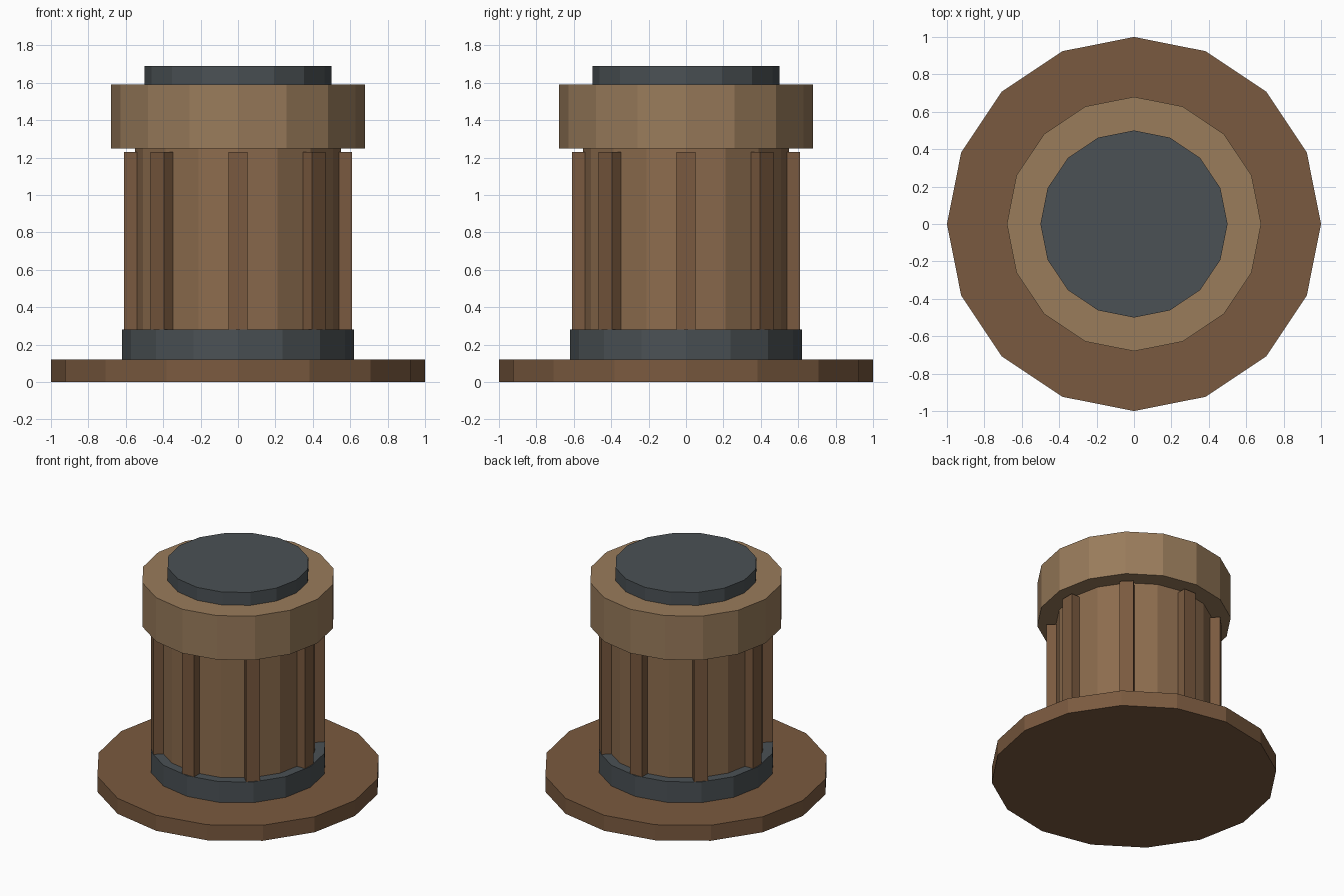
import bpy, math

if "Cube" in bpy.data.objects:
    bpy.data.objects.remove(bpy.data.objects["Cube"])

def material(name, rgb):
    m = bpy.data.materials.new(name)
    m.diffuse_color = (*rgb, 1)
    m.use_nodes = True
    m.node_tree.nodes["Principled BSDF"].inputs["Base Color"].default_value = m.diffuse_color
    return m

dark_wood = material("dark_wood", (0.195, 0.102, 0.050))
mid_wood = material("mid_wood", (0.265, 0.150, 0.076))
light_wood = material("light_wood", (0.32, 0.20, 0.105))
iron = material("iron", (0.070, 0.083, 0.090))

def drum(name, radius, z0, z1, mat):
    """16-sided flat-shaded cylinder with a corner on the x axis."""
    bpy.ops.mesh.primitive_cylinder_add(vertices=16, radius=radius, depth=z1 - z0,
                                        location=(0, 0, (z0 + z1) / 2))
    ob = bpy.context.object
    ob.name = name
    ob.data.materials.append(mat)

# Stacked drums, bottom to top
drum("base_plate", 1.0, 0.0, 0.12, dark_wood)
drum("lower_band", 0.62, 0.12, 0.28, iron)
drum("body", 0.55, 0.28, 1.25, mid_wood)
drum("upper_collar", 0.68, 1.25, 1.59, light_wood)
drum("top_cap", 0.50, 1.59, 1.69, iron)

# Eight vertical slats around the body
for i in range(8):
    a = i * math.pi / 4
    r = 0.56
    bpy.ops.mesh.primitive_cube_add(size=1, location=(r * math.cos(a), r * math.sin(a), 0.755),
                                    rotation=(0, 0, a))
    slat = bpy.context.object
    slat.name = f"slat_{i + 1}"
    slat.scale = (0.10, 0.10, 0.95)
    slat.data.materials.append(dark_wood)
